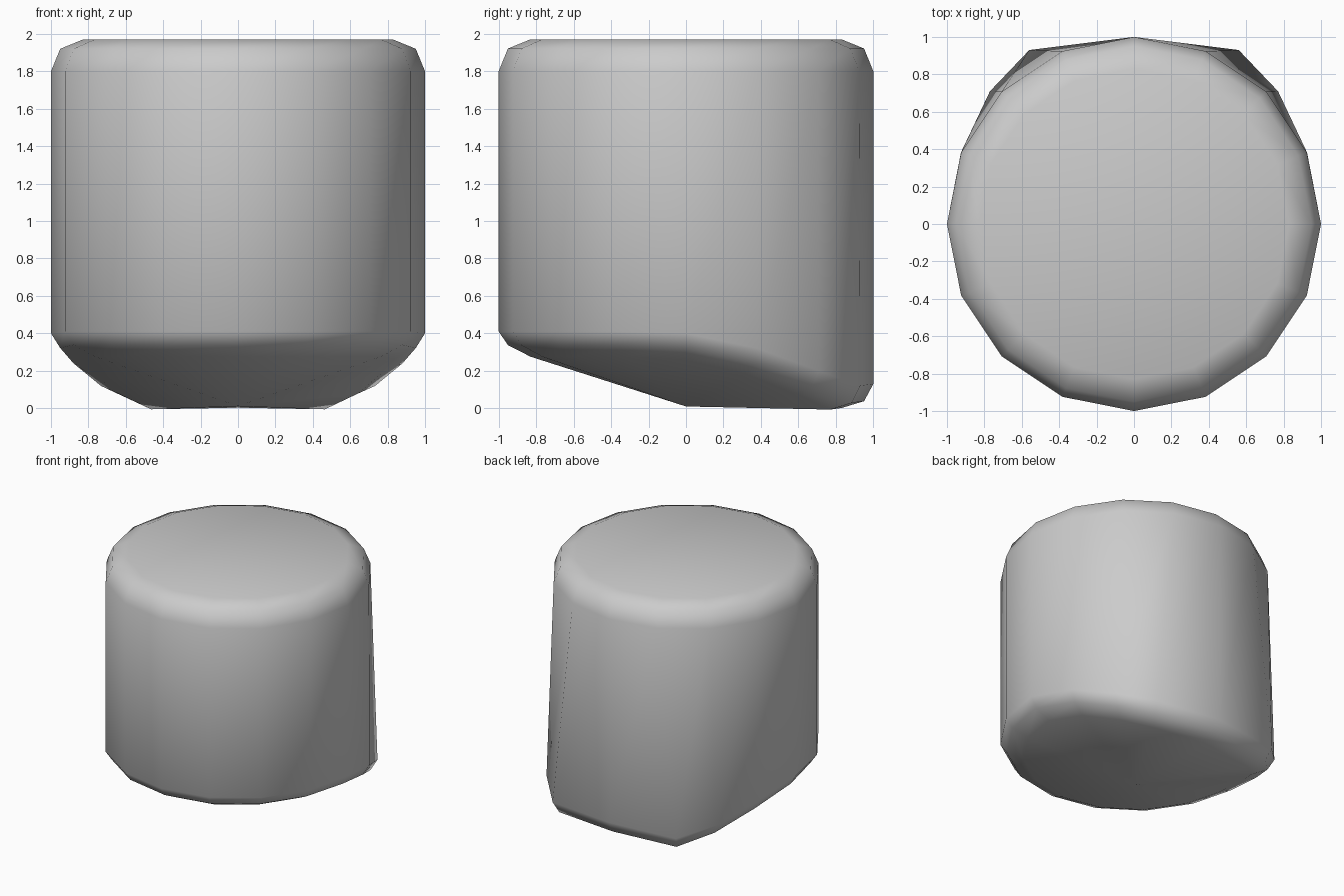
import bpy, bmesh, math
from mathutils import Vector

if "Cube" in bpy.data.objects:
    bpy.data.objects.remove(bpy.data.objects["Cube"])

SIDES = 16
TOP = 1.97
# lower rim corners by step from the back (+y): half width, y, z, bevel height
BACK_RIM = [(0.0, 1.0, 0.0, 0.13), (0.56, 0.93, -0.01, 0.13),
            (0.77, 0.71, 0.09, 0.11), (0.925, 0.383, 0.22, 0.10),
            (1.0, 0.0, 0.31, 0.09)]


def rim_ring(corners, centre, heights, up):
    """Rounded rim: wall point, middle point and cap point for each corner."""
    wall, mid, cap = [], [], []
    for c, h in zip(corners, heights):
        u = Vector((0, 0, h * up))
        v = (centre - c) * 0.17
        wall.append(c + u)
        mid.append(c + (u + v) * 0.29)
        cap.append(c + v)
    return wall, mid, cap


top_corners, low_corners, low_heights = [], [], []
for i in range(SIDES):
    a = 2 * math.pi * i / SIDES
    x, y = math.sin(a), math.cos(a)
    top_corners.append(Vector((x, y, TOP)))
    step = min(i, SIDES - i)
    if step < len(BACK_RIM):
        w, by, z, h = BACK_RIM[step]
        low_corners.append(Vector((w if i <= 8 else -w, by, z)))
        low_heights.append(h)
    else:
        low_corners.append(Vector((x, y, 0.33)))
        low_heights.append(0.08)

top_centre = Vector((0, 0, TOP))
low_centre = Vector((0, 0, 0.01))
tw, tm, tc = rim_ring(top_corners, top_centre, [0.17] * SIDES, -1)
lw, lm, lc = rim_ring(low_corners, low_centre, low_heights, 1)

# rounded drum with a sloping keel underneath
bm = bmesh.new()
rings = [[bm.verts.new(p) for p in ring] for ring in (tc, tm, tw, lw, lm, lc)]
for upper, lower in zip(rings, rings[1:]):
    for i in range(SIDES):
        j = (i + 1) % SIDES
        bm.faces.new((upper[i], upper[j], lower[j], lower[i]))
bm.faces.new(rings[0])
tip = bm.verts.new(low_centre)
for i in range(SIDES):
    bm.faces.new((rings[-1][i], rings[-1][(i + 1) % SIDES], tip))
bmesh.ops.recalc_face_normals(bm, faces=bm.faces)
for f in bm.faces:
    f.smooth = True

mesh = bpy.data.meshes.new("rounded_drum")
bm.to_mesh(mesh)
bm.free()
drum = bpy.data.objects.new("rounded_drum", mesh)
bpy.context.collection.objects.link(drum)
